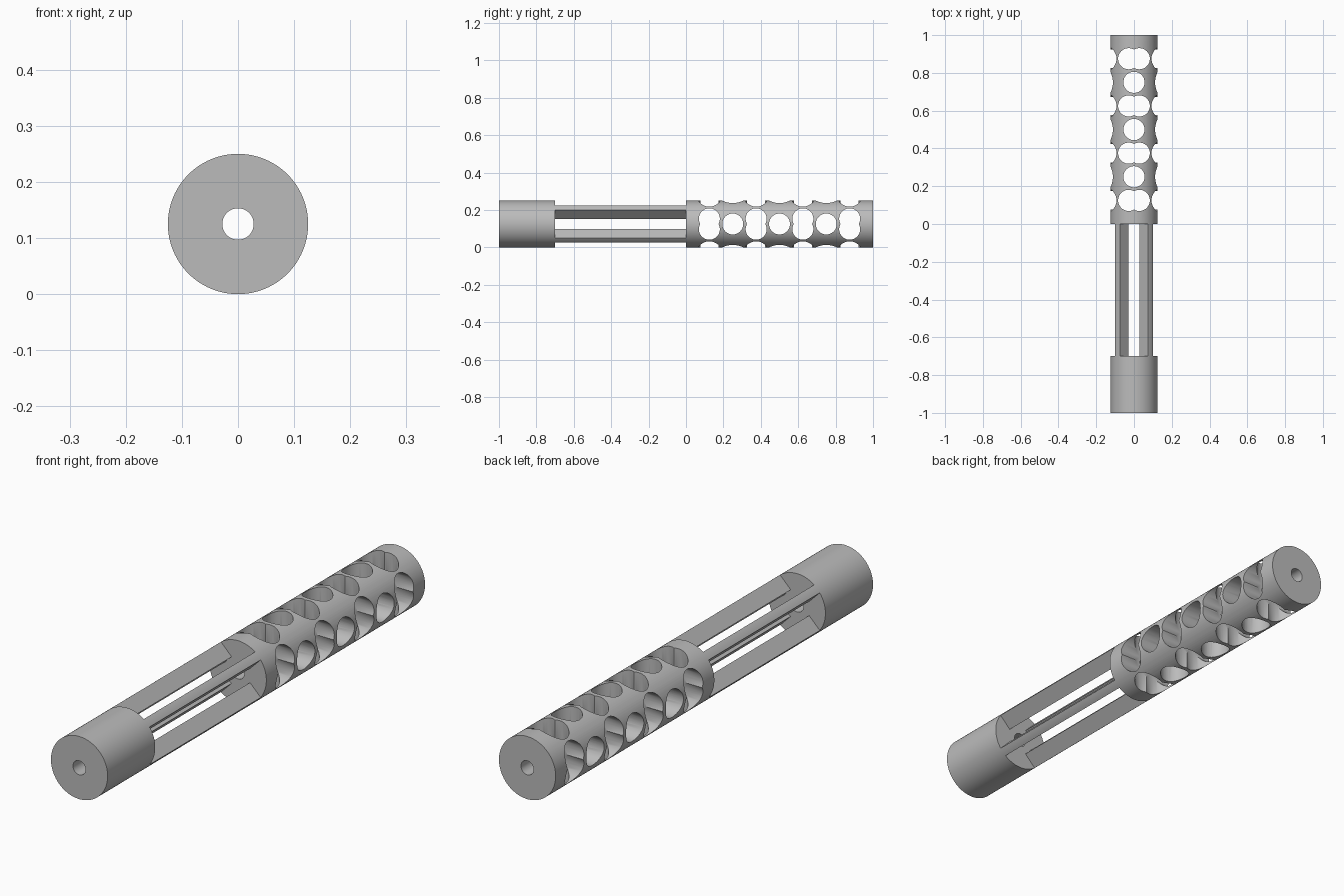
import bpy, bmesh, math
from mathutils import Matrix, Vector

R, BORE, CZ = 0.125, 0.028, 0.125
HOLE_R, LOBE = 0.056, 0.028
CORE_R, RAIL_HALF = 0.06, 0.0177
RAIL_START, BODY_START, BODY_END = -0.7, 0.0, 1.0

old = bpy.data.objects.get("Cube")
if old:
    bpy.data.objects.remove(old)

metal = bpy.data.materials.new("grey metal")
metal.use_nodes = True
GREY = (0.5, 0.5, 0.5, 1)
metal.diffuse_color = GREY
metal.node_tree.nodes["Principled BSDF"].inputs["Base Color"].default_value = GREY

# Local z becomes the chosen world axis
ALONG_Y = Matrix.Rotation(-math.pi / 2, 4, 'X')
ALONG_X = Matrix.Rotation(math.pi / 2, 4, 'Y')
UPRIGHT = Matrix.Identity(4)


def arc(radius, start, end, steps, cx=0.0):
    return [(cx + radius * math.cos(start + (end - start) * i / steps),
             radius * math.sin(start + (end - start) * i / steps))
            for i in range(steps + 1)]


def circle(radius, steps):
    return arc(radius, 0, 2 * math.pi, steps)[:-1]


def add_prism(bm, points, low, high, matrix):
    """Extrude a closed outline between two heights."""
    verts = [bm.verts.new(matrix @ Vector((x, y, low))) for x, y in points]
    face = bm.faces.new(verts)
    out = bmesh.ops.extrude_face_region(bm, geom=[face])
    moved = [v for v in out["geom"] if isinstance(v, bmesh.types.BMVert)]
    shift = matrix.to_3x3() @ Vector((0, 0, high - low))
    bmesh.ops.translate(bm, verts=moved, vec=shift)


def make_object(name, bm):
    bmesh.ops.recalc_face_normals(bm, faces=bm.faces)
    mesh = bpy.data.meshes.new(name)
    bm.to_mesh(mesh)
    bm.free()
    mesh.materials.append(metal)
    obj = bpy.data.objects.new(name, mesh)
    bpy.context.collection.objects.link(obj)
    return obj


def prism(name, points, low, high, matrix=ALONG_Y):
    bm = bmesh.new()
    add_prism(bm, points, low, high, matrix)
    return make_object(name, bm)


def select(obj):
    bpy.ops.object.select_all(action='DESELECT')
    obj.select_set(True)
    bpy.context.view_layer.objects.active = obj


def cut(obj, cutter):
    mod = obj.modifiers.new("cut", 'BOOLEAN')
    mod.operation, mod.solver, mod.object = 'DIFFERENCE', 'EXACT', cutter
    select(obj)
    bpy.ops.object.modifier_apply(modifier=mod.name)
    bpy.data.objects.remove(cutter)


def cross_holes(name, axis):
    """Row of alternating double-lobed and round drill shapes."""
    half = math.acos(LOBE / HOLE_R)
    right = arc(HOLE_R, -math.pi + half, math.pi - half, 36, LOBE)
    left = arc(HOLE_R, half, 2 * math.pi - half, 36, -LOBE)
    lobed = right + left[1:-1]
    bm = bmesh.new()
    for i in range(1, 8):
        place = Matrix.Translation((0, i / 8, 0)) @ axis
        if axis is ALONG_X:
            outline = lobed if i % 2 else circle(HOLE_R, 48)
            # Lobes sit side by side across the body
            add_prism(bm, outline, -0.2, 0.2, place)
        else:
            outline = lobed if i % 2 else circle(HOLE_R, 48)
            add_prism(bm, outline, -0.2, 0.2, place)
    return make_object(name, bm)


# Solid front cap and perforated rear body, both bored through
front_cap = prism("front_cap", circle(R, 96), -1.0, RAIL_START)
rear_body = prism("rear_body", circle(R, 96), BODY_START, BODY_END)
for part in (front_cap, rear_body):
    cut(part, prism("bore_cutter", circle(BORE, 48), -1.2, 1.2))
cut(rear_body, cross_holes("upright_holes", UPRIGHT))
cut(rear_body, cross_holes("sideways_holes", ALONG_X))

# Four diagonal rails, parallel-sided, curved outside and inside
outer = math.asin(RAIL_HALF / R)
inner = math.asin(RAIL_HALF / CORE_R)
rail_outline = arc(R, -outer, outer, 6) + arc(CORE_R, inner, -inner, 6)
rails = []
for i, name in enumerate(("upper_left", "upper_right", "lower_right", "lower_left")):
    turn = Matrix.Rotation(-math.pi / 4 - i * math.pi / 2, 4, 'Y')
    rails.append(prism(name + "_rail", rail_outline, RAIL_START, BODY_START,
                       turn @ ALONG_Y))

# Smooth the round walls and lift everything onto the ground
for obj in [front_cap, rear_body] + rails:
    select(obj)
    bpy.ops.object.shade_smooth_by_angle(angle=math.radians(30))
    obj.location.z = CZ
